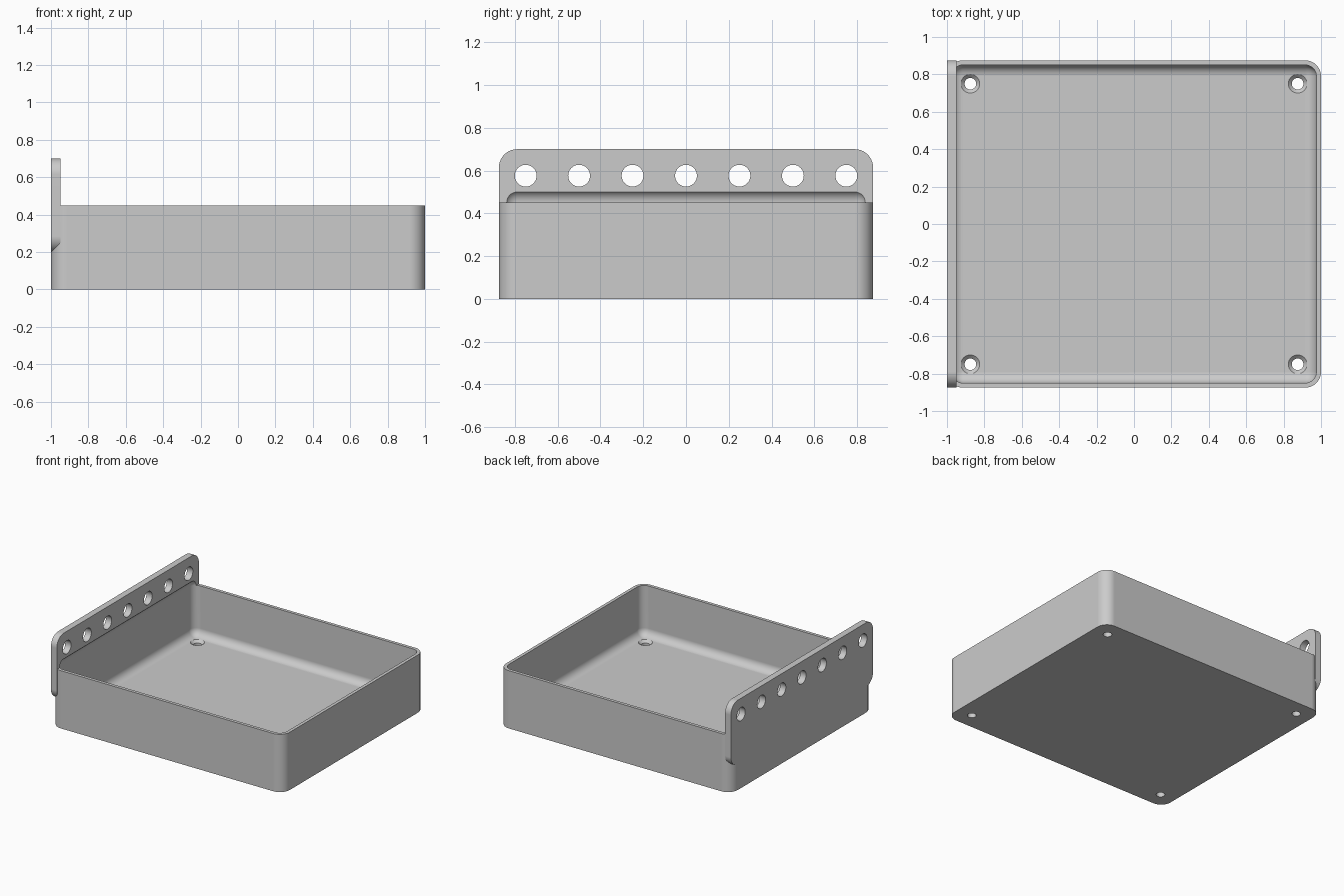
import bpy, bmesh, math
from mathutils import Matrix

cube = bpy.data.objects.get("Cube")
if cube:
    bpy.data.objects.remove(cube, do_unlink=True)

WALL, CORNER = 0.025, 0.085
INNER = CORNER - WALL
FLOOR = 0.06

grey = bpy.data.materials.new("plain_grey")
grey.use_nodes = True
colour = (0.6, 0.6, 0.6, 1)
grey.diffuse_color = colour
grey.node_tree.nodes["Principled BSDF"].inputs["Base Color"].default_value = colour


def finish(name, bm):
    mesh = bpy.data.meshes.new(name)
    bmesh.ops.recalc_face_normals(bm, faces=bm.faces)
    bm.to_mesh(mesh)
    bm.free()
    mesh.materials.append(grey)
    obj = bpy.data.objects.new(name, mesh)
    bpy.context.collection.objects.link(obj)
    return obj


def rounded_box(name, low, high, radius, axis=None):
    """Box with every edge rounded, or only the edges along one axis."""
    bm = bmesh.new()
    bmesh.ops.create_cube(bm, size=1)
    for v in bm.verts:
        v.co = [low[i] if v.co[i] < 0 else high[i] for i in range(3)]
    edges = [e for e in bm.edges if axis is None
             or abs((e.verts[0].co - e.verts[1].co)[axis]) > 1e-4]
    bmesh.ops.bevel(bm, geom=edges, offset=radius, segments=10, profile=0.5,
                    affect='EDGES', clamp_overlap=True)
    return finish(name, bm)


def cones(name, spots, r_low, r_high, depth, turn=Matrix()):
    """Row of round cutters, all in one mesh."""
    bm = bmesh.new()
    for spot in spots:
        bmesh.ops.create_cone(bm, cap_ends=True, segments=40, radius1=r_low,
                              radius2=r_high, depth=depth,
                              matrix=Matrix.Translation(spot) @ turn)
    return finish(name, bm)


def combine(target, other, operation):
    mod = target.modifiers.new("combine", 'BOOLEAN')
    mod.operation = operation
    mod.solver = 'EXACT'
    mod.object = other
    bpy.context.view_layer.objects.active = target
    bpy.ops.object.modifier_apply(modifier=mod.name)
    bpy.data.objects.remove(other, do_unlink=True)


# Tray body and the upright mounting plate on its right side
tray = rounded_box("tray", (-1, -0.875, 0), (1, 0.875, 0.45), CORNER, axis=2)
plate = rounded_box("mounting_plate", (-1, -0.875, 0.2), (-0.95, 0.875, 0.7),
                    CORNER, axis=0)
combine(tray, plate, 'UNION')

# Filleted cavity, which also bites slightly into the plate
cavity = rounded_box("cavity", (-1 + WALL, -0.875 + WALL, FLOOR),
                     (1 - WALL, 0.875 - WALL, 0.511), INNER)
combine(tray, cavity, 'DIFFERENCE')

# Seven holes along the plate
row = [(-0.975, (i - 3) * 0.25, 0.576) for i in range(7)]
combine(tray, cones("plate_holes", row, 0.051, 0.051, 0.2,
                    Matrix.Rotation(math.pi / 2, 4, 'Y')), 'DIFFERENCE')

# Countersunk screw holes in the floor corners
spots = [(x, y) for x in (-0.875, 0.875) for y in (-0.75, 0.75)]
combine(tray, cones("screw_holes", [(x, y, 0) for x, y in spots],
                    0.031, 0.031, 0.3), 'DIFFERENCE')
combine(tray, cones("countersinks", [(x, y, FLOOR) for x, y in spots],
                    0.03, 0.07, 0.04), 'DIFFERENCE')

# Smooth fillets, crisp edges and flat sides
bpy.ops.object.select_all(action='DESELECT')
tray.select_set(True)
bpy.context.view_layer.objects.active = tray
bpy.ops.object.shade_smooth_by_angle(angle=math.radians(25))
flat = tray.modifiers.new("flat_sides", 'WEIGHTED_NORMAL')
flat.keep_sharp = True
